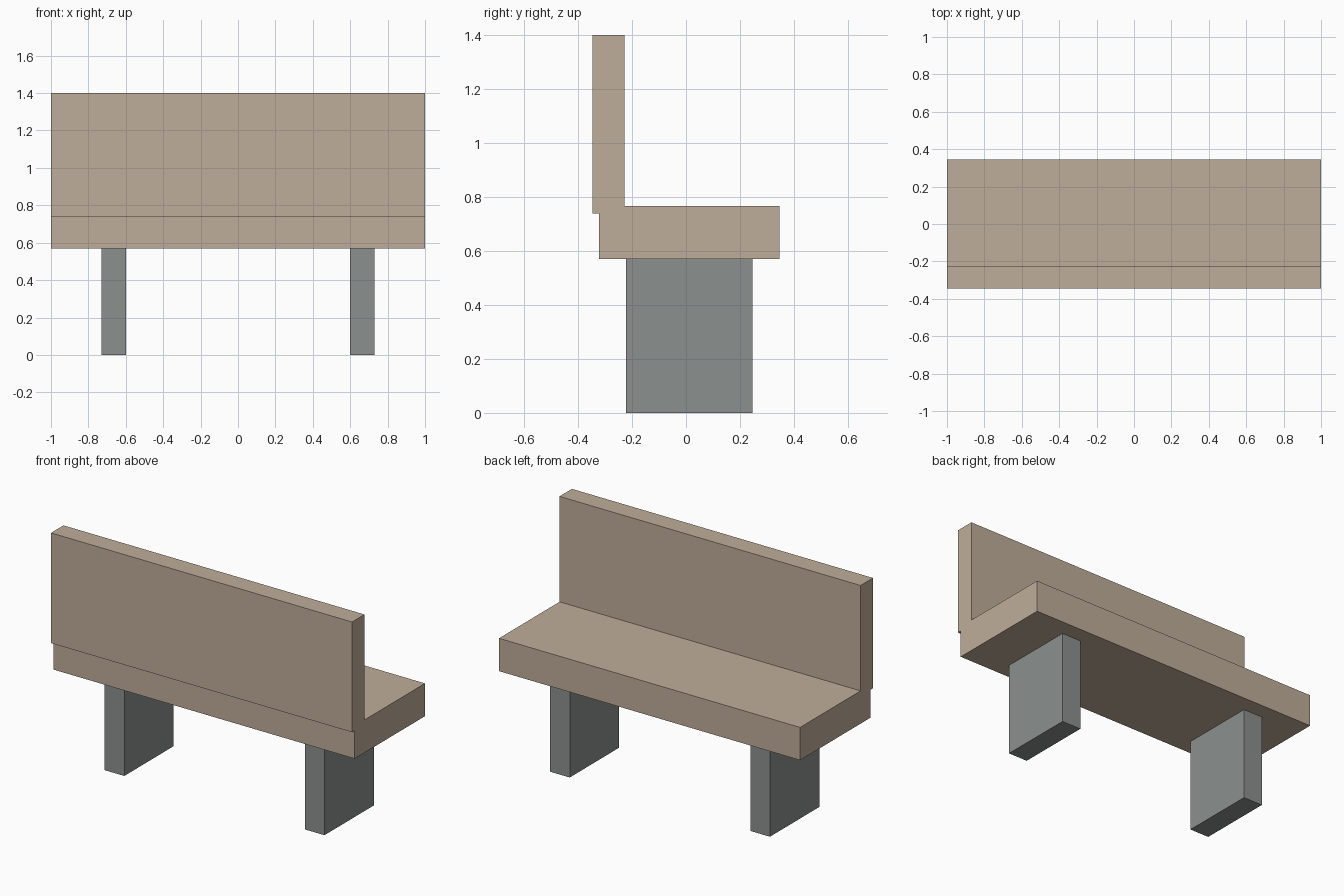
import bpy, bmesh

if "Cube" in bpy.data.objects:
    bpy.data.objects.remove(bpy.data.objects["Cube"])


def material(name, rgb):
    m = bpy.data.materials.new(name)
    m.diffuse_color = (*rgb, 1)
    m.use_nodes = True
    m.node_tree.nodes["Principled BSDF"].inputs["Base Color"].default_value = m.diffuse_color
    return m


def extrude_profile(name, profile, x0, x1, mat):
    """Closed (y, z) profile extruded along x from x0 to x1."""
    bm = bmesh.new()
    face = bm.faces.new([bm.verts.new((x0, y, z)) for y, z in profile])
    ext = bmesh.ops.extrude_face_region(bm, geom=[face])
    verts = [g for g in ext["geom"] if isinstance(g, bmesh.types.BMVert)]
    bmesh.ops.translate(bm, vec=(x1 - x0, 0, 0), verts=verts)
    bmesh.ops.recalc_face_normals(bm, faces=bm.faces)
    mesh = bpy.data.meshes.new(name)
    bm.to_mesh(mesh)
    bm.free()
    mesh.materials.append(mat)
    obj = bpy.data.objects.new(name, mesh)
    bpy.context.collection.objects.link(obj)
    return obj


wood = material("wood", (0.52, 0.42, 0.32))
stone = material("stone", (0.26, 0.28, 0.27))

# Seat slab and backrest as one stepped profile
extrude_profile("seat_and_backrest", [
    (0.346, 0.57), (0.346, 0.767), (-0.228, 0.767), (-0.228, 1.40),
    (-0.346, 1.40), (-0.346, 0.738), (-0.322, 0.738), (-0.322, 0.57),
], -1, 1, wood)

# Two slab legs
leg = [(-0.222, 0), (0.246, 0), (0.246, 0.57), (-0.222, 0.57)]
for name, x in (("left_leg", -0.665), ("right_leg", 0.665)):
    extrude_profile(name, leg, x - 0.065, x + 0.065, stone)
